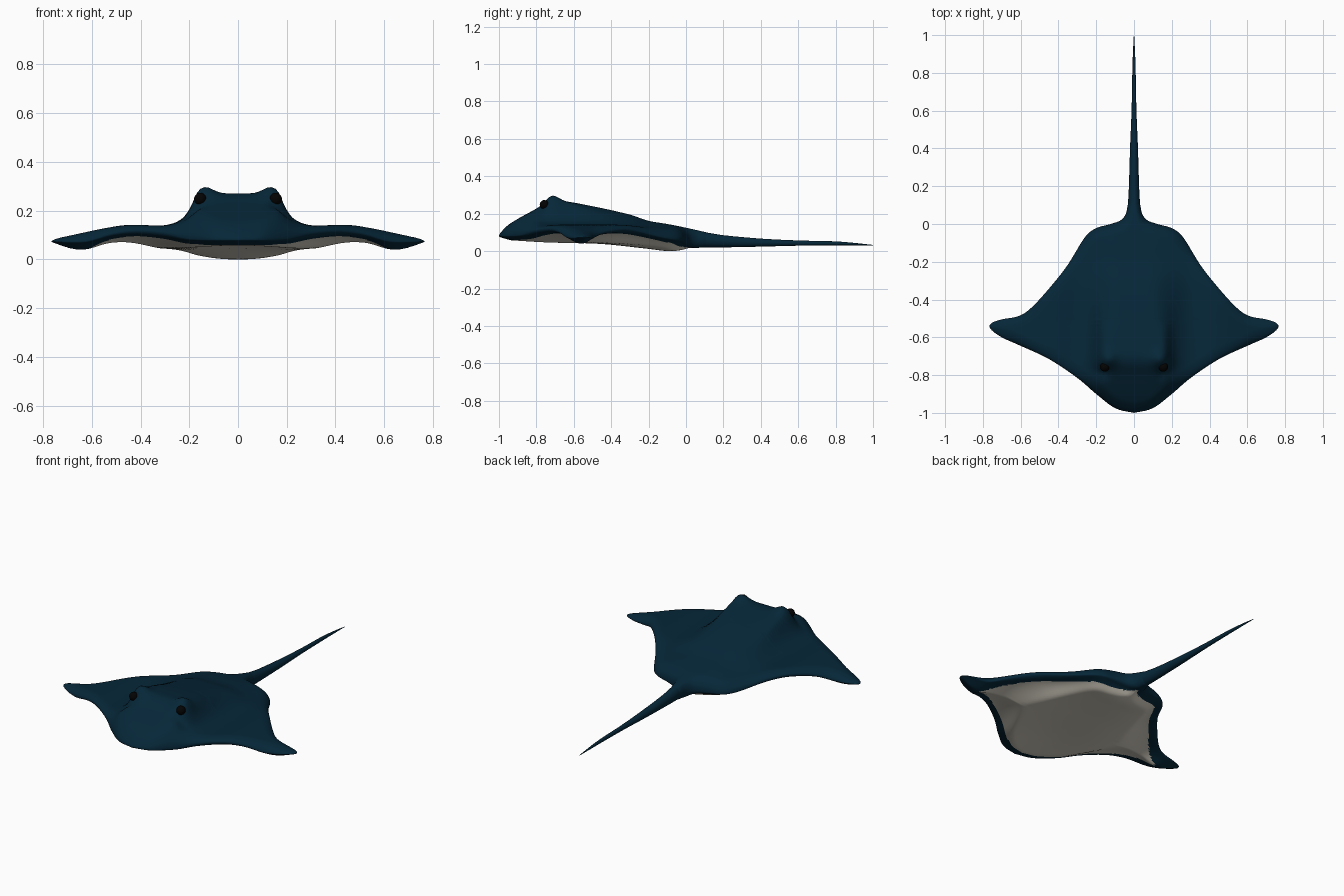
import bpy, bmesh, math
from mathutils import Vector

cube = bpy.data.objects.get("Cube")
if cube:
    bpy.data.objects.remove(cube, do_unlink=True)


def material(name, rgb):
    m = bpy.data.materials.new(name)
    m.use_nodes = True
    m.diffuse_color = (*rgb, 1)
    m.node_tree.nodes["Principled BSDF"].inputs["Base Color"].default_value = (*rgb, 1)
    return m


BACK = material("deep teal skin", (0.0018, 0.02, 0.04))
BELLY = material("pale grey belly", (0.68, 0.64, 0.55))
EYE = material("black eye", (0.001, 0.001, 0.001))


def curve(pts, x):
    """Smooth interpolation through rows of (x, value)."""
    if x <= pts[0][0]:
        return pts[0][1]
    if x >= pts[-1][0]:
        return pts[-1][1]
    i = next(k for k in range(len(pts) - 1) if x <= pts[k + 1][0])

    def slope(k):
        a, b = pts[max(k - 1, 0)], pts[min(k + 1, len(pts) - 1)]
        return (b[1] - a[1]) / (b[0] - a[0])

    (x0, v0), (x1, v1) = pts[i], pts[i + 1]
    h = x1 - x0
    t = (x - x0) / h
    a = (1 + 2 * t) * (1 - t) ** 2 * v0 + t * t * (3 - 2 * t) * v1
    return a + h * t * (1 - t) * ((1 - t) * slope(i) - t * slope(i + 1))


def step(a, b, x):
    t = min(max((x - a) / (b - a), 0), 1)
    return t * t * (3 - 2 * t)


def finish(bm, name, mats):
    bmesh.ops.recalc_face_normals(bm, faces=bm.faces)
    me = bpy.data.meshes.new(name)
    bm.to_mesh(me)
    bm.free()
    ob = bpy.data.objects.new(name, me)
    bpy.context.collection.objects.link(ob)
    for m in mats:
        me.materials.append(m)
    for p in me.polygons:
        p.use_smooth = True
    return ob


# Disc outline, nose to tail root, one half then mirrored
HALF = [(0, -1), (0.1, -0.975), (0.2, -0.9), (0.3, -0.815), (0.45, -0.715),
        (0.6, -0.645), (0.7, -0.6), (0.76, -0.555), (0.755, -0.525), (0.7, -0.505),
        (0.61, -0.487), (0.54, -0.44), (0.44, -0.33), (0.35, -0.215), (0.26, -0.07),
        (0.2, -0.022), (0.13, -0.002), (0.07, 0.02), (0.043, 0.055), (0.033, 0.1),
        (0.02, 0.14), (0, 0.15)]
XS = [(i, p[0]) for i, p in enumerate(HALF)]
YS = [(i, p[1]) for i, p in enumerate(HALF)]
N = 5 * (len(HALF) - 1)
side = [Vector((curve(XS, i / 5), curve(YS, i / 5))) for i in range(N + 1)]
outline = side + [Vector((-p.x, p.y)) for p in side[-2:0:-1]]

# Height profiles
SPINE = [(-1, 0.11), (-0.9, 0.172), (-0.8, 0.227), (-0.73, 0.266), (-0.66, 0.268),
         (-0.5, 0.24), (-0.3, 0.195), (-0.2, 0.162), (-0.1, 0.145), (0, 0.125), (0.12, 0.098)]
KEEL = [(-1, 0.055), (-0.7, 0.058), (-0.4, 0.034), (-0.2, 0.012), (-0.08, 0.0), (0.04, 0.016),
        (0.12, 0.02)]
WING_TOP = [(0, 0.13), (0.3, 0.137), (0.45, 0.141), (0.55, 0.127), (0.68, 0.1), (0.77, 0.085)]
WING_BASE = [(0, 0.03), (0.3, 0.044), (0.45, 0.056), (0.55, 0.052), (0.65, 0.04), (0.77, 0.055)]
RIM = [(0, 0.08), (0.2, 0.085), (0.3, 0.108), (0.42, 0.118), (0.52, 0.105), (0.62, 0.075),
       (0.77, 0.073)]
HEAD_SIDE = [(0.13, 1), (0.165, 0.93), (0.19, 0.6), (0.22, 0.28), (0.27, 0.07), (0.32, 0)]
UNDER_SLOPE = [(0, 0.08), (0.2, 0.11), (0.35, 0.24), (0.5, 0.2), (0.62, 0.06)]


def edge_distance(p):
    best = 9
    for a, b in zip(outline, outline[1:] + outline[:1]):
        e = b - a
        t = min(max((p - a).dot(e) / max(e.length_squared, 1e-9), 0), 1)
        best = min(best, (p - a - e * t).length)
    return best


def rounded(d, width):
    k = 1 - min(d / width, 1)
    return math.sqrt(max(1 - k * k, 0))


def bump(x, y, cx, cy, size):
    return math.exp(-((x - cx) ** 2 + (y - cy) ** 2) / size ** 2)


def heights(p, d):
    x, y = abs(p.x), p.y
    rear = step(-0.35, 0, y)
    stem = step(-0.03, 0.06, y)
    rim = curve(RIM, x) * (1 - rear) + 0.06 * rear
    wing = curve(WING_TOP, x) - 0.03 * rear
    # Steep sides at the head, a soft ridge ahead of it and behind it
    soft = max(step(-0.7, -0.35, y), 1 - step(-0.95, -0.8, y))
    body = curve(HEAD_SIDE, x) * (1 - soft) + (1 - step(0.08, 0.31, x)) * soft
    top = wing + (curve(SPINE, y) - wing) * body
    # Raised brow and a shallow socket for each eye
    top += 0.028 * bump(x, y, 0.135, -0.715, 0.045) - 0.025 * bump(x, y, 0.165, -0.785, 0.032)
    top = rim + (top - rim) * rounded(d, 0.06 - 0.028 * stem)
    base = curve(WING_BASE, x)
    base += (curve(KEEL, y) - base) * (1 - step(0.02, 0.34, x))
    lip = 0.3 * rounded(d, 0.03) + 0.7 * step(0, curve(UNDER_SLOPE, x), d)
    lip = lip * (1 - stem) + rounded(d, 0.032) * stem
    return top, rim + (base - rim) * lip


# Body: concentric rings from the rim to a centre point, top and underside
bm = bmesh.new()
CENTRE = Vector((0, -0.5))
RINGS = 38
count = len(outline)
rim_ring = None
for surface in (0, 1):
    previous = rim_ring
    faces = []
    for k in range(surface, RINGS):
        s = (k / RINGS) ** 1.7
        ring = []
        for p in outline:
            q = p.lerp(CENTRE, s)
            d = edge_distance(q) if k else 0
            ring.append(bm.verts.new((q.x, q.y, heights(q, d)[surface])))
        if previous:
            for i in range(count):
                j = (i + 1) % count
                faces.append(bm.faces.new((previous[i], previous[j], ring[j], ring[i])))
        else:
            rim_ring = ring
        previous = ring
    hub = bm.verts.new((0, CENTRE.y, heights(CENTRE, 0.4)[surface]))
    for i in range(count):
        faces.append(bm.faces.new((previous[i], previous[(i + 1) % count], hub)))
# Pale underside stops short of the rim and the wing tips
for f in faces:
    c = f.calc_center_median()
    margin = 0.045 + 0.02 * step(0.4, 0.65, abs(c.x)) + 0.02 * step(-0.85, -0.95, c.y)
    if edge_distance(c.xy) > margin and abs(c.x) < 0.69:
        f.material_index = 1
finish(bm, "body", [BACK, BELLY])

# Tail: tapering oval sections (y, half width, top, bottom)
SECTIONS = [(0.02, 0.02, 0.1, 0.03), (0.08, 0.031, 0.104, 0.021), (0.12, 0.031, 0.098, 0.02),
            (0.2, 0.027, 0.085, 0.02), (0.4, 0.021, 0.067, 0.024), (0.6, 0.013, 0.057, 0.029),
            (0.8, 0.009, 0.052, 0.031), (0.9, 0.006, 0.044, 0.031), (1.0, 0.001, 0.033, 0.03)]
rows = [[(s[0], s[n]) for s in SECTIONS] for n in (1, 2, 3)]
bm = bmesh.new()
SIDES = 20
previous = None
for k in range(51):
    y = 0.02 + 0.98 * k / 50
    w, hi, lo = (curve(r, y) for r in rows)
    ring = []
    for i in range(SIDES):
        a = math.tau * i / SIDES
        ring.append(bm.verts.new((w * math.cos(a), y, (hi + lo) / 2 + (hi - lo) / 2 * math.sin(a))))
    if previous:
        for i in range(SIDES):
            j = (i + 1) % SIDES
            bm.faces.new((previous[i], previous[j], ring[j], ring[i]))
    else:
        bm.faces.new(ring)
    previous = ring
bm.faces.new(previous)
finish(bm, "tail", [BACK])

# Eyes
for name, sx in (("left_eye", 1), ("right_eye", -1)):
    bm = bmesh.new()
    bmesh.ops.create_uvsphere(bm, u_segments=24, v_segments=16, radius=0.025)
    eye = finish(bm, name, [EYE])
    eye.location = (sx * 0.155, -0.757, 0.248)
